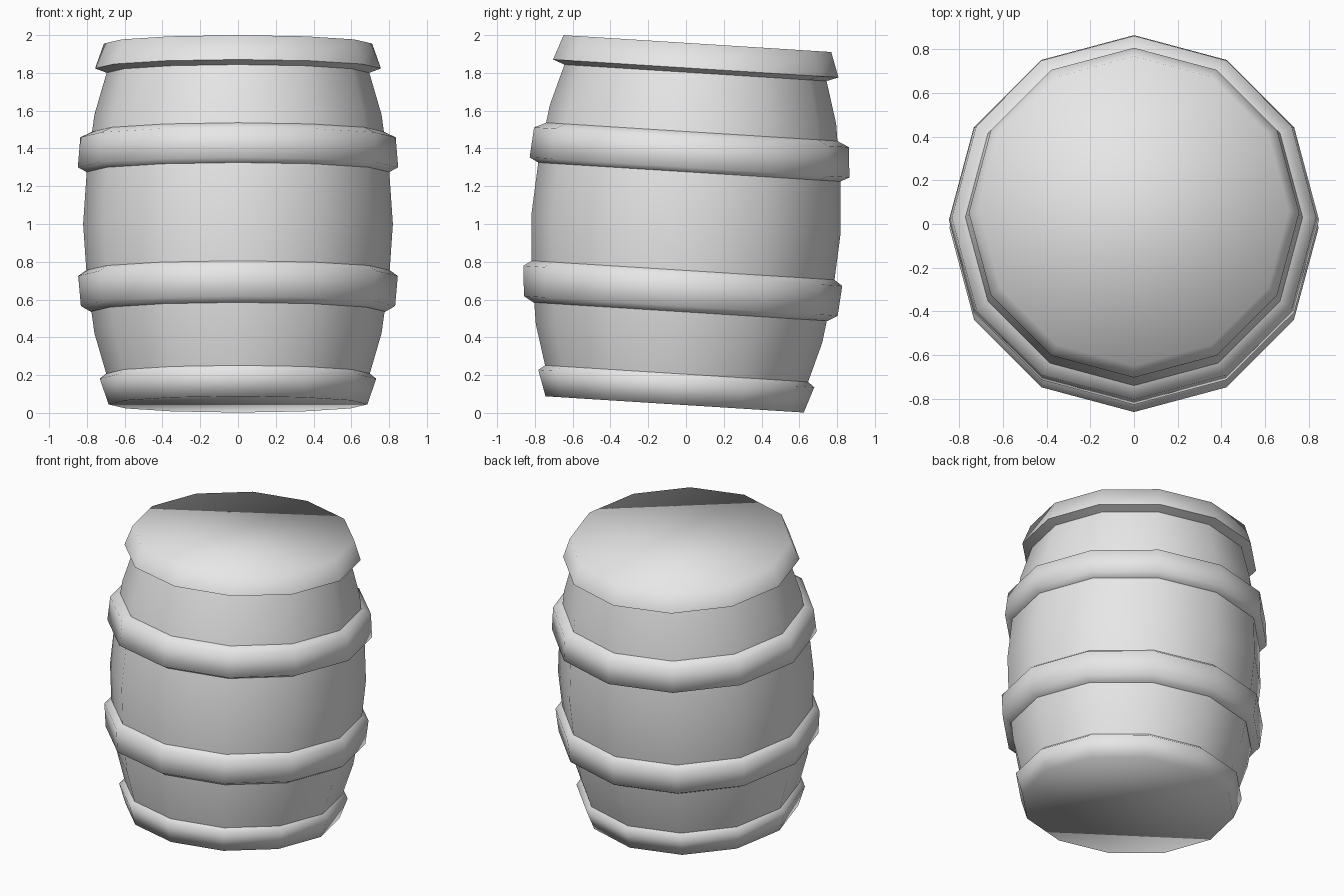
import bpy, bmesh, math

cube = bpy.data.objects.get("Cube")
if cube:
    bpy.data.objects.remove(cube, do_unlink=True)

SIDES = 12
TILT = math.radians(-3.6)

grey = bpy.data.materials.new("plain grey")
grey.use_nodes = True
grey.diffuse_color = (0.8, 0.8, 0.8, 1)
grey.node_tree.nodes["Principled BSDF"].inputs["Base Color"].default_value = (0.8, 0.8, 0.8, 1)


def lathe(name, profile, cap_top=False, cap_bottom=False):
    """Turn a (radius, height) profile, listed bottom to top, around the tilted barrel axis."""
    bm = bmesh.new()
    rings = []
    for radius, height in profile:
        angles = [math.tau * i / SIDES for i in range(SIDES)]
        rings.append([bm.verts.new((radius * math.cos(a), radius * math.sin(a), height))
                      for a in angles])
    for low, high in zip(rings, rings[1:]):
        for i in range(SIDES):
            j = (i + 1) % SIDES
            bm.faces.new((low[i], low[j], high[j], high[i]))
    if cap_top:
        bm.faces.new(rings[-1])
    if cap_bottom:
        bm.faces.new(rings[0][::-1])
    mesh = bpy.data.meshes.new(name)
    bm.to_mesh(mesh)
    bm.free()
    mesh.materials.append(grey)
    obj = bpy.data.objects.new(name, mesh)
    bpy.context.collection.objects.link(obj)
    obj.location.z = 1
    obj.rotation_euler.x = TILT
    bpy.ops.object.select_all(action="DESELECT")
    obj.select_set(True)
    bpy.context.view_layer.objects.active = obj
    bpy.ops.object.shade_smooth_by_angle(angle=math.radians(80))
    return obj


# Bulging staves, the same above and below the middle
half = [(0.82, 0), (0.80, 0.29), (0.76, 0.58), (0.69, 0.82)]
lathe("barrel_body", [(r, -h) for r, h in half[:0:-1]] + half)

# Bevelled middle hoops
lathe("upper_middle_hoop", [(0.79, 0.27), (0.848, 0.30), (0.835, 0.46), (0.77, 0.49)])
lathe("lower_middle_hoop", [(0.78, -0.465), (0.832, -0.435), (0.846, -0.275), (0.795, -0.24)])

# End hoops that close over the barrel ends
lathe("top_hoop", [(0.69, 0.80), (0.757, 0.825), (0.71, 0.957)], cap_top=True)
lathe("bottom_hoop", [(0.685, -0.957), (0.732, -0.82), (0.68, -0.78)], cap_bottom=True)
